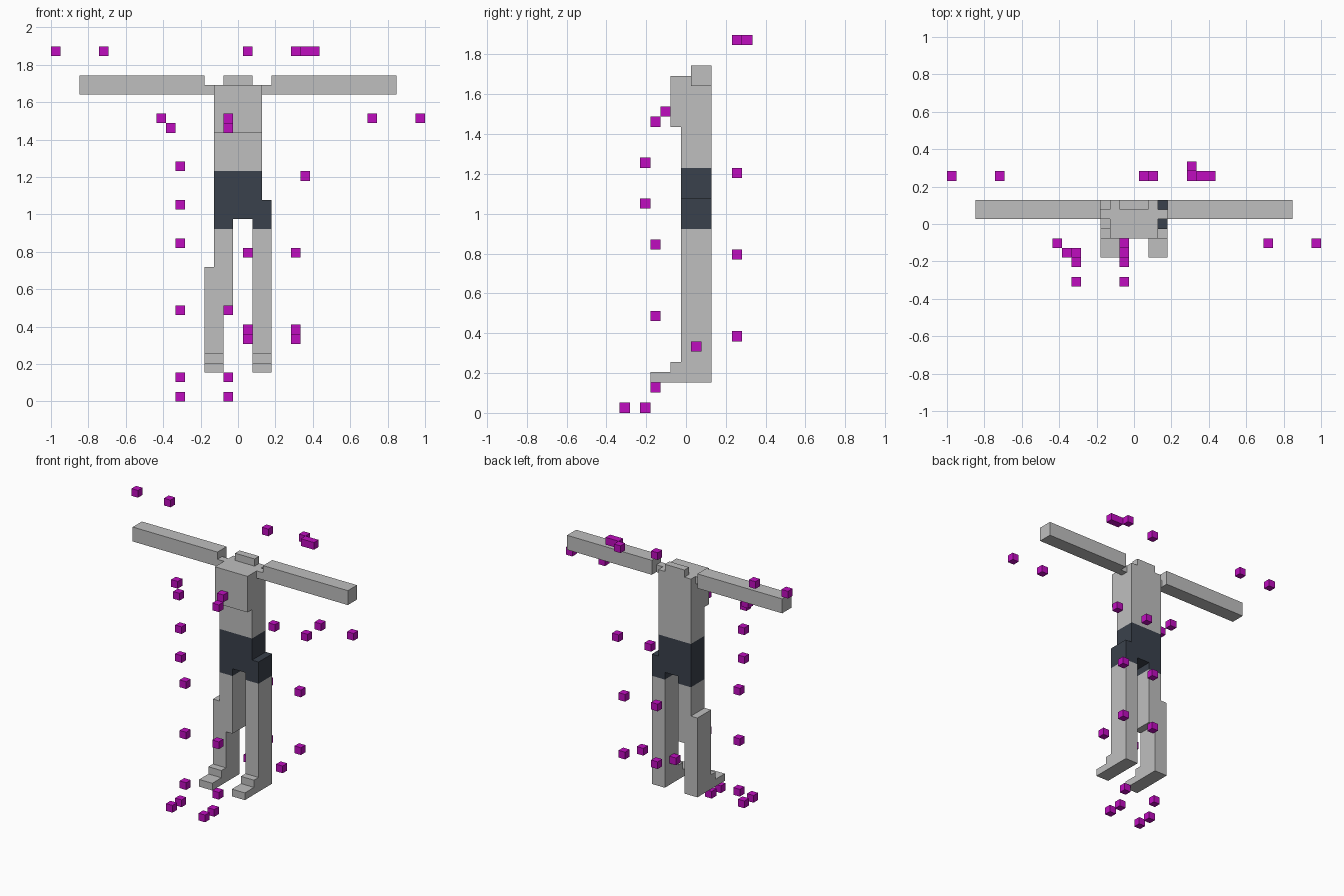
import bpy
import bmesh
from mathutils import Matrix, Vector

UNIT = 2 / 39  # edge of one block of the model's cubic grid

default_cube = bpy.data.objects.get("Cube")
if default_cube:
    bpy.data.objects.remove(default_cube, do_unlink=True)


def make_material(name, colour):
    mat = bpy.data.materials.new(name)
    mat.use_nodes = True
    rgba = (*colour, 1.0)
    mat.diffuse_color = rgba
    mat.node_tree.nodes["Principled BSDF"].inputs["Base Color"].default_value = rgba
    return mat


grey = make_material("light grey", (0.52, 0.52, 0.52))
navy = make_material("dark slate", (0.042, 0.053, 0.072))
magenta = make_material("magenta", (0.52, 0.004, 0.52))


def build(name, material, boxes):
    """One object out of boxes, each given as x, y and z ranges in blocks."""
    bm = bmesh.new()
    for ranges in boxes:
        low = Vector([r[0] for r in ranges])
        high = Vector([r[1] for r in ranges])
        place = Matrix.Translation((low + high) / 2 * UNIT)
        scale = Matrix.Diagonal((*((high - low) * UNIT), 1))
        bmesh.ops.create_cube(bm, size=1, matrix=place @ scale)
    mesh = bpy.data.meshes.new(name)
    bm.to_mesh(mesh)
    bm.free()
    mesh.materials.append(material)
    obj = bpy.data.objects.new(name, mesh)
    bpy.context.collection.objects.link(obj)
    return obj


def mirrored(span, side):
    return tuple(sorted(side * v for v in span))


# Shared spans
torso_x = (-2.5, 2.5)
body_y = (-0.5, 2.5)
right_hip_x, right_shin_x = (-2.5, -0.5), (-3.5, -1.5)
left_leg_x = (1.5, 3.5)

# Torso with raised chest and neck stub
build("torso", grey, [(torso_x, body_y, (24, 33))])
build("chest", grey, [(torso_x, (-1.5, -0.5), (28, 33))])
build("neck", grey, [((-1.5, 1.5), (1.5, 2.5), (33, 34))])

# Shorts: waist, short right leg and longer offset left leg
build("shorts", navy, [
    (torso_x, body_y, (19, 24)),
    (right_hip_x, body_y, (18, 19)),
    ((1.5, 2.5), body_y, (18, 19)),
    ((2.5, 3.5), body_y, (18, 21)),
])

# Arms, each joined to the torso by a small shoulder block
for label, side in (("left", 1), ("right", -1)):
    build(label + "_arm", grey, [(mirrored((3.5, 16.5), side), (0.5, 2.5), (32, 34))])
    build(label + "_shoulder", grey, [(mirrored((2.5, 3.5), side), (0.5, 1.5), (32, 33))])

# Legs: the right one steps outwards at the knee
build("left_leg", grey, [(left_leg_x, body_y, (3, 18))])
build("right_leg", grey, [
    (right_hip_x, body_y, (14, 18)),
    ((-3.5, -0.5), body_y, (10, 14)),
    (right_shin_x, body_y, (3, 10)),
])

# Feet: instep and toes
for label, span in (("left", left_leg_x), ("right", right_shin_x)):
    build(label + "_foot", grey, [
        (span, (-1.5, -0.5), (3, 5)),
        (span, (-3.5, -1.5), (3, 4)),
    ])

# Floating marker cubes, in rows sharing depth and height: (x centres), y centre, floor
marker_rows = {
    "upper_back_marker": [((-19, -14, 1, 7, 8), 5, 36), ((6,), 6, 36)],
    "upper_front_marker": [((-8, -1, 14, 19), -2, 29), ((-7, -1), -3, 28)],
    "side_marker": [((-6,), -4, 24), ((-6,), -4, 20), ((-6,), -3, 16)],
    "lower_front_marker": [((-6, -1), -3, 9), ((-6, -1), -3, 2),
                           ((-6, -1), -4, 0), ((-6, -1), -6, 0)],
    "lower_back_marker": [((2, 7), 5, 23), ((1, 6), 5, 15),
                          ((1, 6), 5, 7), ((1, 6), 1, 6)],
}


def around(centre):
    return (centre - 0.5, centre + 0.5)


for name, rows in marker_rows.items():
    build(name + "s", magenta, [
        (around(x), around(y), (floor, floor + 1))
        for xs, y, floor in rows for x in xs
    ])
